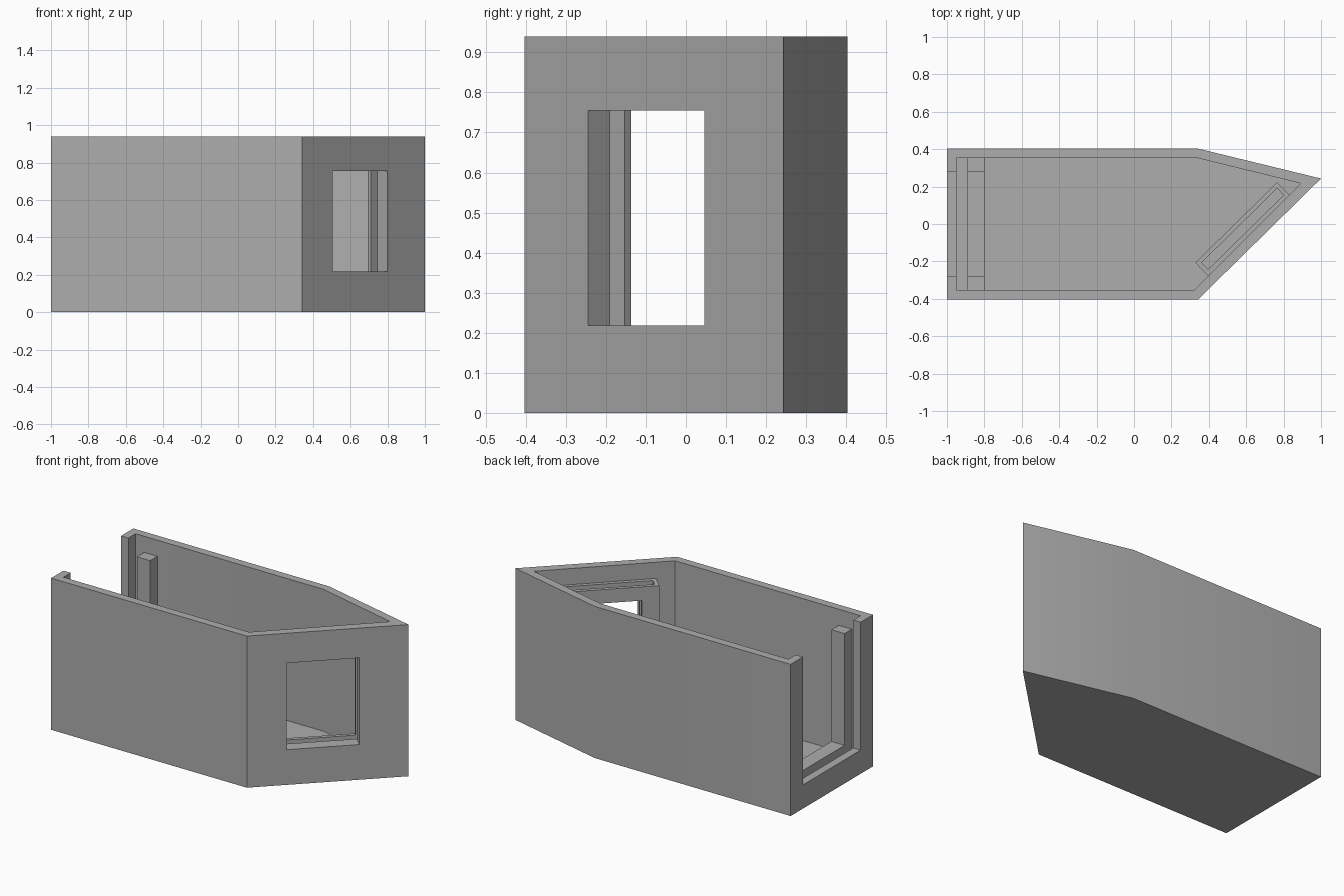
import bpy
import bmesh
import math
from mathutils import Matrix, Vector

if "Cube" in bpy.data.objects:
    bpy.data.objects.remove(bpy.data.objects["Cube"], do_unlink=True)

HEIGHT, FLOOR, RAIL_TOP = 0.94, 0.06, 0.84
SILL = 0.147

grey = bpy.data.materials.new("plain_grey")
grey.use_nodes = True
grey.diffuse_color = (0.42, 0.42, 0.42, 1)
grey.node_tree.nodes["Principled BSDF"].inputs["Base Color"].default_value = grey.diffuse_color


def prism(name, outline, depth, matrix=None):
    """Extrude a flat outline along local z, then place it with a matrix."""
    bm = bmesh.new()
    face = bm.faces.new([bm.verts.new((u, v, 0)) for u, v in outline])
    top = bmesh.ops.extrude_face_region(bm, geom=[face])
    verts = [g for g in top["geom"] if isinstance(g, bmesh.types.BMVert)]
    bmesh.ops.translate(bm, verts=verts, vec=(0, 0, depth))
    bm.transform(matrix or Matrix())
    bmesh.ops.recalc_face_normals(bm, faces=bm.faces)
    mesh = bpy.data.meshes.new(name)
    bm.to_mesh(mesh)
    bm.free()
    mesh.materials.append(grey)
    obj = bpy.data.objects.new(name, mesh)
    bpy.context.collection.objects.link(obj)
    return obj


def rect(u0, u1, v0, v1):
    return [(u0, v0), (u1, v0), (u1, v1), (u0, v1)]


def cut(target, cutter):
    """Subtract the cutter from the target and bake the result."""
    bpy.context.view_layer.objects.active = target
    mod = target.modifiers.new("cut", 'BOOLEAN')
    mod.operation, mod.solver, mod.object = 'DIFFERENCE', 'EXACT', cutter
    bpy.ops.object.modifier_apply(modifier=mod.name)


def remove(*objects):
    for obj in objects:
        bpy.data.objects.remove(obj, do_unlink=True)


def lift(z):
    return Matrix.Translation((0, 0, z))


# Hollow shell with a slanted front wall
shell = prism("shell", [(-1, -0.403), (0.343, -0.403), (1, 0.243), (0.343, 0.403), (-1, 0.403)], HEIGHT)
cavity = prism("cavity_cutter", [(-0.95, -0.353), (0.322, -0.353), (0.892, 0.217),
                                 (0.338, 0.353), (-0.95, 0.353)], 1, lift(FLOOR))
doorway = prism("doorway_cutter", rect(-1.1, -0.9, -0.282, 0.282), 1, lift(SILL))
cut(shell, cavity)
cut(shell, doorway)
remove(cavity, doorway)

# U-shaped rail behind the doorway, leaving a slot for a sliding door
side, edge = 0.353, 0.282
u_profile = [(-side, FLOOR), (side, FLOOR), (side, RAIL_TOP), (edge, RAIL_TOP),
             (edge, SILL), (-edge, SILL), (-edge, RAIL_TOP), (-side, RAIL_TOP)]
yz_to_x = Matrix(((0, 0, 1, -0.89), (1, 0, 0, 0), (0, 1, 0, 0), (0, 0, 0, 1)))
prism("door_rail", u_profile, 0.09, yz_to_x)

# Local space of the slanted wall: u along it, v inward, origin at window centre
along = Vector((0.657, 0.646, 0)).normalized()
inward = Vector((-along.y, along.x, 0))
wall = Matrix.Identity(4)
wall.col[0] = along.to_4d()
wall.col[1] = inward.to_4d()
wall.col[2] = (0, 0, 1, 0)
wall.col[3] = (0.652, -0.099, 0, 1)

# Window frame with an open-topped slot for a sliding pane
frame = prism("window_frame", rect(-0.307, 0.307, 0.05, 0.15), RAIL_TOP - FLOOR, wall @ lift(FLOOR))
slot = prism("slot_cutter", rect(-0.283, 0.283, 0.077, 0.127), 1, wall @ lift(SILL))
window = prism("window_cutter", rect(-0.207, 0.207, -0.1, 0.3), 0.537, wall @ lift(0.218))
cut(frame, slot)
cut(frame, window)
cut(shell, window)
remove(slot, window)

# Soften only the shallow bend of the back wall
bpy.ops.object.select_all(action='DESELECT')
shell.select_set(True)
bpy.context.view_layer.objects.active = shell
bpy.ops.object.shade_smooth_by_angle(angle=math.radians(30))
